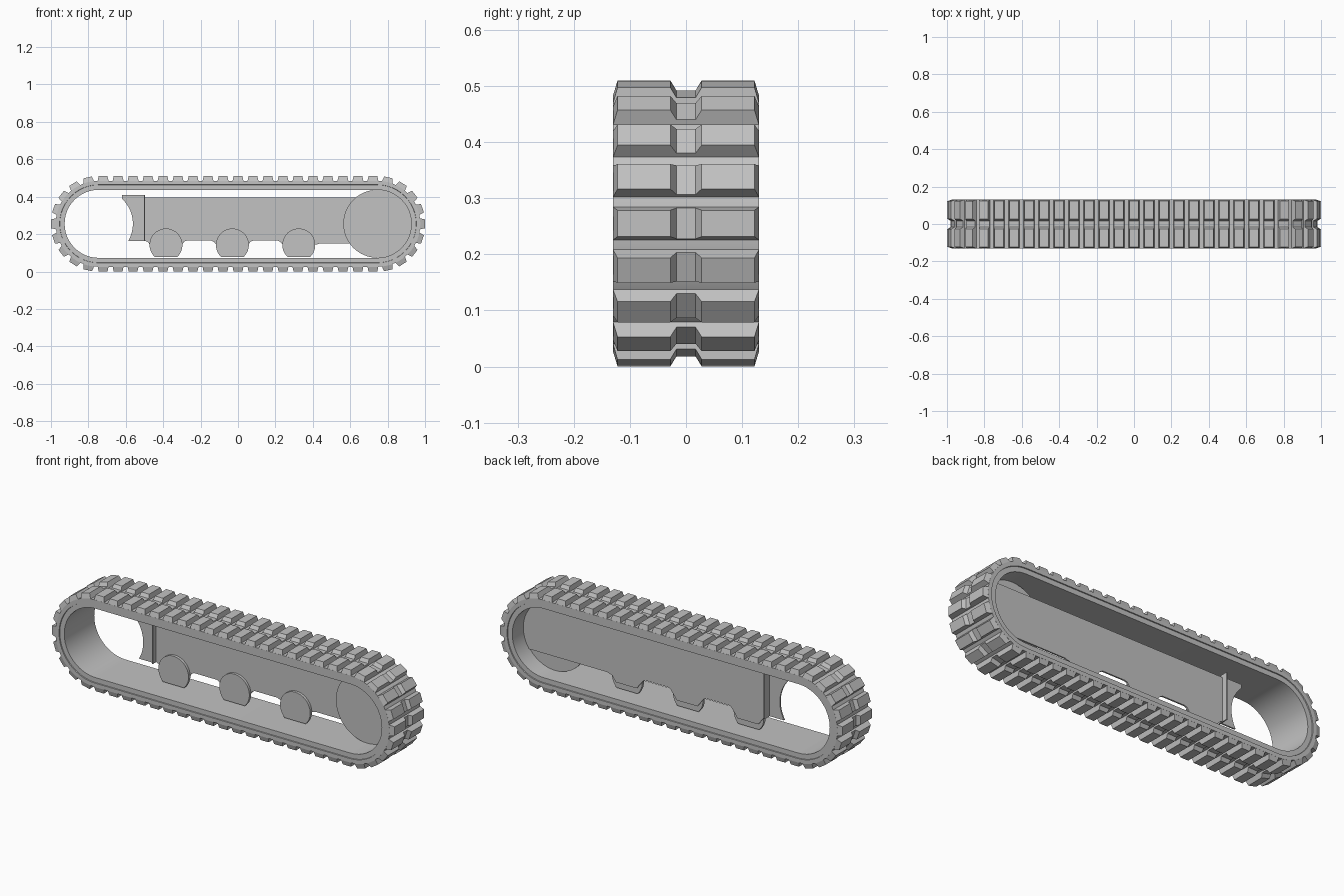
import bpy
import bmesh
from math import pi, sin, cos, radians

cube = bpy.data.objects.get("Cube")
if cube:
    bpy.data.objects.remove(cube)

HALF = 0.745      # half length of the straight runs
MID = 0.255       # height of the track axis

grey = bpy.data.materials.new("track_grey")
grey.use_nodes = True
colour = (0.54, 0.54, 0.54, 1)
grey.diffuse_color = colour
grey.node_tree.nodes["Principled BSDF"].inputs["Base Color"].default_value = colour


def finish(name, bm, smooth=False):
    bmesh.ops.recalc_face_normals(bm, faces=bm.faces)
    mesh = bpy.data.meshes.new(name)
    bm.to_mesh(mesh)
    bm.free()
    obj = bpy.data.objects.new(name, mesh)
    bpy.context.collection.objects.link(obj)
    mesh.materials.append(grey)
    if smooth:
        bpy.ops.object.select_all(action='DESELECT')
        bpy.context.view_layer.objects.active = obj
        obj.select_set(True)
        bpy.ops.object.shade_smooth_by_angle(angle=radians(25))


def loft(bm, loops, closed):
    """Join rings of points with quads; cap the ends when not closed."""
    rings = [[bm.verts.new(p) for p in loop] for loop in loops]
    n = len(rings[0])
    pairs = list(zip(rings, rings[1:]))
    if closed:
        pairs.append((rings[-1], rings[0]))
    else:
        bm.faces.new(rings[0])
        bm.faces.new(rings[-1])
    for a, b in pairs:
        for i in range(n):
            j = (i + 1) % n
            bm.faces.new((a[i], a[j], b[j], b[i]))


def sheet(name, outline, y0, y1, smooth=False):
    """Flat part from an (x, z) outline."""
    bm = bmesh.new()
    loft(bm, [[(x, y, z) for x, z in outline] for y in (y0, y1)], False)
    finish(name, bm, smooth)


def arc(cx, cz, r, a0, a1, steps):
    angles = [radians(a0 + (a1 - a0) * i / steps) for i in range(steps + 1)]
    return [(cx + r * cos(a), cz + r * sin(a)) for a in angles]


# Belt: stepped cross-section swept round the oval
section = [(0.13, 0.23), (0.13, 0.209), (0.125, 0.208), (0.125, 0.182)]
section += [(-y, r) for y, r in reversed(section)]
stations = [(side * HALF, radians(start + 180 * i / 24))
            for side, start in ((1, -90), (-1, 90)) for i in range(25)]
bm = bmesh.new()
loft(bm, [[(cx + r * cos(a), y, MID + r * sin(a)) for y, r in section]
          for cx, a in stations], True)
finish("belt", bm, True)


# Tread lugs: notched, tapered bars spaced evenly round the oval
def track_frame(s, r=0.24):
    """Axis point and outward angle at distance s from the +x end."""
    quarter = r * pi / 2
    if s < quarter:
        return HALF, s / r
    s -= quarter
    if s < 2 * HALF:
        return HALF - s, pi / 2
    s -= 2 * HALF
    if s < 2 * quarter:
        return -HALF, pi / 2 + s / r
    s -= 2 * quarter
    if s < 2 * HALF:
        return -HALF + s, -pi / 2
    return HALF, -pi / 2 + (s - 2 * HALF) / r


side = [(0.13, 0.222), (0.13, 0.228), (0.122, 0.255), (0.028, 0.255), (0.017, 0.237)]
lug_profile = side + [(-y, r) for y, r in reversed(side)]
COUNT = 56
length = 4 * HALF + 2 * pi * 0.24
bm = bmesh.new()
for k in range(COUNT):
    cx, a = track_frame(k * length / COUNT)
    loops = []
    for d in (-1, 1):
        loop = []
        for y, r in lug_profile:
            w = d * (0.0235 + (0.255 - r) * 0.22)
            loop.append((cx + r * cos(a) - w * sin(a), y, MID + r * sin(a) + w * cos(a)))
        loops.append(loop)
    loft(bm, loops, False)
finish("tread_lugs", bm)

# Frame sheet with a dip behind each roller and a rounded drive end
rollers = (-0.385, -0.03, 0.325)
outline = [(-0.5, 0.395), (-0.5, 0.165)]
for c in rollers:
    end = 0.15 if c == rollers[-1] else 0.165
    outline += [(c - 0.112, 0.165), (c - 0.098, 0.158), (c - 0.085, 0.143), (c - 0.06, 0.11),
                (c + 0.06, 0.11), (c + 0.085, 0.143), (c + 0.098, end - 0.005), (c + 0.112, end)]
outline += arc(HALF, MID, 0.181, -35.5, 50.5, 14)
sheet("frame_sheet", outline, 0.026, 0.034)

# Drive disc standing proud of the sheet
FRONT, BACK = 0.012, 0.027
sheet("drive_disc", arc(HALF, MID, 0.182, 0, 352.5, 47), FRONT, BACK, True)

# Road rollers, cut flat where they meet the belt
for i, c in enumerate(rollers):
    sheet(f"road_roller_{i + 1}", arc(c, 0.142, 0.088, -46, 226, 32), FRONT, BACK, True)

# Tensioner bracket with a hollowed end, and its upright flange
bracket = [(-0.5, 0.41), (-0.62, 0.41)] + arc(-HALF, MID, 0.183, 52, -30, 16)[1:]
bracket += [(-0.58, 0.163), (-0.5, 0.163)]
sheet("tensioner_bracket", bracket, 0.012, 0.02)
sheet("bracket_flange", [(-0.503, 0.163), (-0.497, 0.163), (-0.497, 0.41), (-0.503, 0.41)],
      0.0, 0.062)
